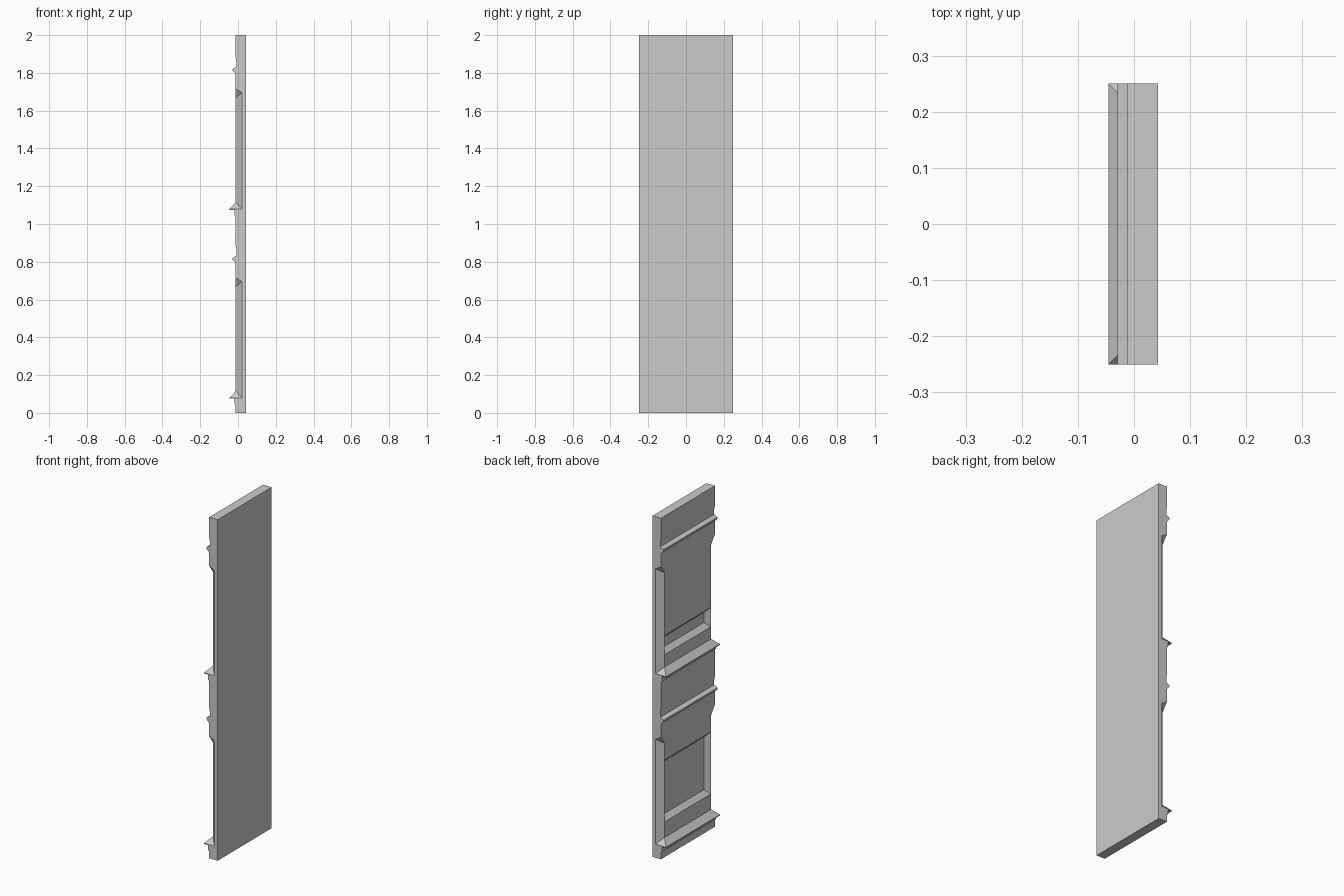
import bpy, bmesh
from mathutils import Vector

if "Cube" in bpy.data.objects:
    bpy.data.objects.remove(bpy.data.objects["Cube"])

HALF = 0.25            # half width of the wall panel
BACK, FACE = 0.043, -0.012
IN = 0.216             # inner edge of the corner chamfers

# Facade profile of one storey (x, z): plinth, sill, band course, shallow groove
STOREY = [(FACE, 0.0), (FACE, 0.04), (-0.018, 0.045), (-0.02, 0.075),
          (-0.045, 0.075), (-0.045, 0.08), (FACE, 0.115),
          (FACE, 0.787), (-0.018, 0.80), (-0.029, 0.81), (-0.029, 0.82),
          (-0.008, 0.832), (-0.008, 0.86), (FACE, 0.88)]


def make_object(name, bm):
    bmesh.ops.recalc_face_normals(bm, faces=bm.faces[:])
    mesh = bpy.data.meshes.new(name)
    bm.to_mesh(mesh)
    bm.free()
    obj = bpy.data.objects.new(name, mesh)
    bpy.context.collection.objects.link(obj)
    return obj


def hull(name, points):
    bm = bmesh.new()
    for p in points:
        bm.verts.new(p)
    bmesh.ops.convex_hull(bm, input=bm.verts[:])
    return make_object(name, bm)


def cut(target, cutter):
    mod = target.modifiers.new("cut", 'BOOLEAN')
    mod.operation, mod.solver, mod.object = 'DIFFERENCE', 'EXACT', cutter
    cutter.hide_render = True
    bpy.context.view_layer.objects.active = target
    bpy.ops.object.modifier_apply(modifier=mod.name)
    bpy.data.objects.remove(cutter)


def chamfer_cutter(side, z):
    """Stopped corner chamfer, with a mitre over the sill end."""
    low, high = Vector((FACE, IN, 0.115)), Vector((FACE, IN, 0.668))
    pts = [low, high]
    for p in [(0.022, HALF, 0.08), (-0.045, HALF, 0.08)]:
        pts.append(low + 2 * (Vector(p) - low))
    for p in [(0.022, HALF, 0.695), (FACE, HALF, 0.716)]:
        pts.append(high + 2 * (Vector(p) - high))
    return hull("chamfer_cutter", [(p.x, p.y * side, p.z + z) for p in pts])


def window_cutter(z0, z1):
    """Recess with splayed sides."""
    pts = []
    for x, inset in ((FACE - 0.01, -0.01), (0.015, 0.027)):
        for y in (-1, 1):
            pts += [(x, y * (0.2145 - inset), z0 + inset),
                    (x, y * (0.2145 - inset), z1 - inset)]
    return hull("window_cutter", pts)


# Wall panel with mouldings: profile extruded along y
outline = [(x, z + floor) for floor in (0, 1) for x, z in STOREY
           if not (floor == 1 and z == 0)]
outline += [(FACE, 2), (BACK, 2), (BACK, 0)]
bm = bmesh.new()
face = bm.faces.new([bm.verts.new((x, -HALF, z)) for x, z in outline])
ext = bmesh.ops.extrude_face_region(bm, geom=[face], use_keep_orig=True)
bmesh.ops.translate(bm, vec=(0, 2 * HALF, 0),
                    verts=[v for v in ext["geom"] if isinstance(v, bmesh.types.BMVert)])
wall = make_object("wall_panel", bm)

# Corner chamfers on both storeys, then the two window recesses
for floor in (0, 1):
    for side in (-1, 1):
        cut(wall, chamfer_cutter(side, floor))
cut(wall, window_cutter(0.207, 0.57))
cut(wall, window_cutter(1.187, 1.30))
